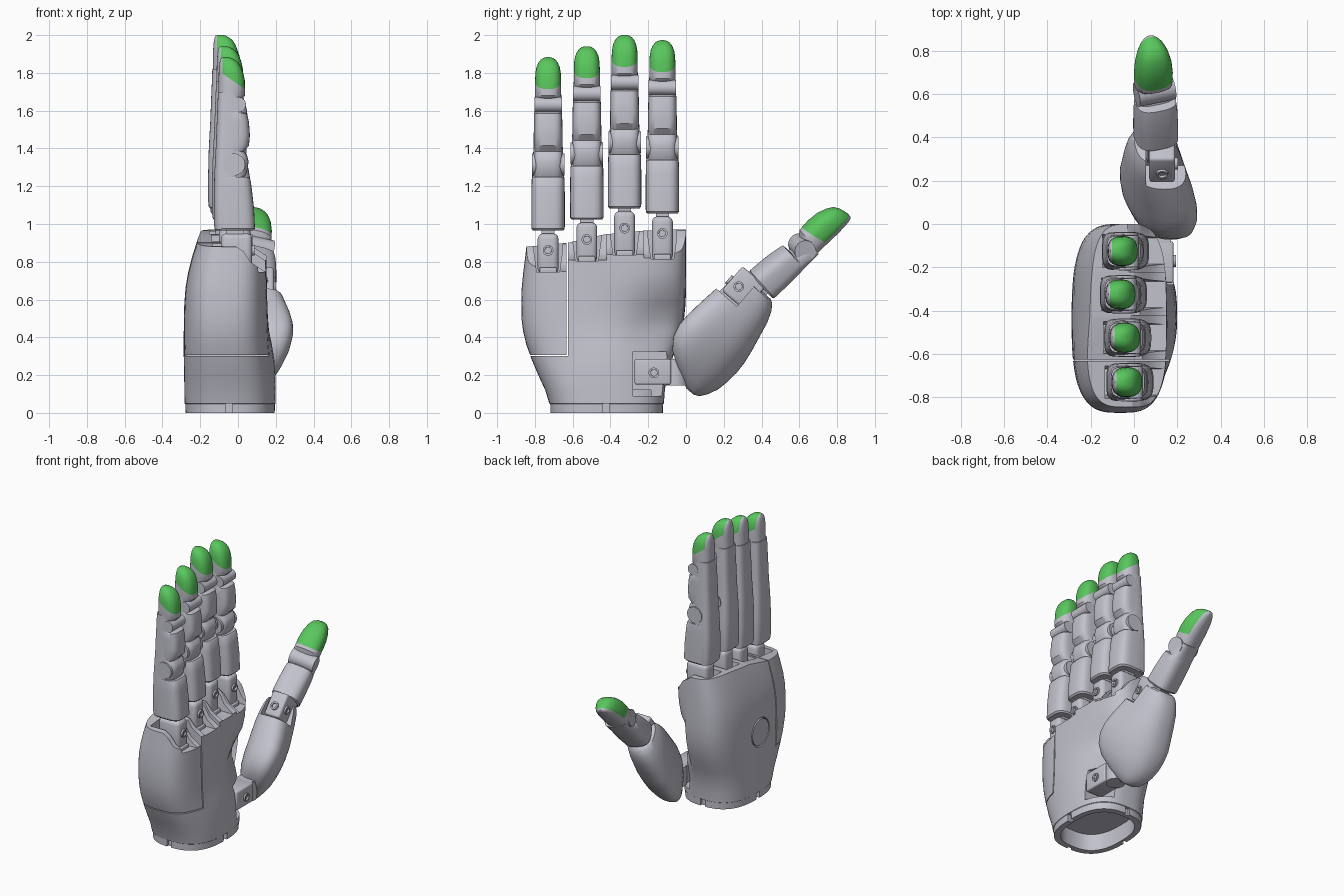
import bpy, bmesh, math
from mathutils import Matrix, Vector

if "Cube" in bpy.data.objects:
    bpy.data.objects.remove(bpy.data.objects["Cube"])


def material(name, rgb):
    m = bpy.data.materials.new(name)
    m.use_nodes = True
    m.diffuse_color = (*rgb, 1)
    m.node_tree.nodes["Principled BSDF"].inputs["Base Color"].default_value = (*rgb, 1)
    return m


GREY = material("shell grey", (0.54, 0.54, 0.61))
GREEN = material("fingertip green", (0.10, 0.57, 0.11))
I = Matrix.Identity(4)


def finish(bm, name, frame=I):
    bmesh.ops.recalc_face_normals(bm, faces=bm.faces)
    mesh = bpy.data.meshes.new(name)
    bm.to_mesh(mesh)
    bm.free()
    ob = bpy.data.objects.new(name, mesh)
    bpy.context.collection.objects.link(ob)
    mesh.materials.append(GREY)
    mesh.materials.append(GREEN)
    mesh.transform(frame)
    smooth(ob)
    return ob


def smooth(ob):
    bpy.ops.object.select_all(action="DESELECT")
    bpy.context.view_layer.objects.active = ob
    ob.select_set(True)
    bpy.ops.object.shade_smooth_by_angle(angle=math.radians(33))


def loft(name, sections, n=lambda z: 3.0, frame=I, count=40, warp=None, tip=None):
    """Skin rounded-box sections (z, xmin, xmax, ymin, ymax) along z; n(z) sets the squareness."""
    bm = bmesh.new()
    rings = []
    for z, x0, x1, y0, y1 in sections:
        ring = []
        for i in range(count):
            a = 2 * math.pi * i / count
            c, s = math.cos(a), math.sin(a)
            x = (x0 + x1) / 2 + (x1 - x0) / 2 * math.copysign(abs(c) ** (2 / n(z)), c)
            y = (y0 + y1) / 2 + (y1 - y0) / 2 * math.copysign(abs(s) ** (2 / n(z)), s)
            p = Vector((x, y, z))
            ring.append(bm.verts.new(warp(p) if warp else p))
        rings.append(ring)
    for a, b in zip(rings, rings[1:]):
        for i in range(count):
            j = (i + 1) % count
            bm.faces.new((a[i], a[j], b[j], b[i]))
    bm.faces.new(rings[0][::-1])
    bm.faces.new(rings[-1])
    if tip:  # cut clean colour borders, then colour the pad side
        for co, no in tip:
            bmesh.ops.bisect_plane(bm, geom=bm.verts[:] + bm.edges[:] + bm.faces[:],
                                   plane_co=co, plane_no=no)
        for f in bm.faces:
            c = f.calc_center_median()
            f.material_index = int(all((c - Vector(co)).dot(Vector(no)) > 0 for co, no in tip))
    return finish(bm, name, frame)


def box(name, lo, hi, frame=I, bevel=0.0):
    bm = bmesh.new()
    bmesh.ops.create_cube(bm, size=1)
    for v in bm.verts:
        v.co = Vector([(l + h) / 2 + c * (h - l) for l, h, c in zip(lo, hi, v.co)])
    if bevel:
        bmesh.ops.bevel(bm, geom=bm.edges[:], offset=bevel, segments=3, profile=0.5, affect="EDGES")
    return finish(bm, name, frame)


def cylinder(name, centre, axis, r, length, frame=I):
    bm = bmesh.new()
    bmesh.ops.create_cone(bm, cap_ends=True, segments=32, radius1=r, radius2=r, depth=length)
    q = Vector((0, 0, 1)).rotation_difference(Vector(axis)).to_matrix().to_4x4()
    bm.transform(Matrix.Translation(centre) @ q)
    return finish(bm, name, frame)


def prism(name, points, lo, hi, axis):
    """Extrude a profile along x (points are y,z) or along y (points are x,z)."""
    bm = bmesh.new()
    make = (lambda p, t: (t, p[0], p[1])) if axis == "x" else (lambda p, t: (p[0], t, p[1]))
    a = [bm.verts.new(make(p, lo)) for p in points]
    b = [bm.verts.new(make(p, hi)) for p in points]
    bm.faces.new(a)
    bm.faces.new(b[::-1])
    for i in range(len(a)):
        j = (i + 1) % len(a)
        bm.faces.new((a[i], b[i], b[j], a[j]))
    return finish(bm, name)


def cut(ob, cutter):
    mod = ob.modifiers.new("cut", "BOOLEAN")
    mod.operation, mod.solver, mod.object = "DIFFERENCE", "EXACT", cutter
    bpy.context.view_layer.objects.active = ob
    bpy.ops.object.modifier_apply(modifier=mod.name)
    bpy.data.objects.remove(cutter)


def pin(name, centre, axis, frame=I):
    """Recessed screw: a raised rim with a smaller hole."""
    rim = cylinder(name, centre, axis, 0.028, 0.03, frame)
    hole = Vector(centre) + Vector(axis) * 0.012
    cut(rim, cylinder("hole", hole, axis, 0.017, 0.03, frame))


# Palm: wrist collar widening into a flat-backed shell, hollowed beside the thumb
def hollow(p):
    if p.x > 0.02:
        p.x -= 0.10 * math.exp(-((p.y + 0.09) / 0.21) ** 2 - ((p.z - 0.48) / 0.14) ** 2)
        p.x += 0.022 * math.exp(-((p.y + 0.42) / 0.16) ** 2 - ((p.z - 0.3) / 0.15) ** 2)
    return p


palm = loft("palm", [
    (0, -.278, .194, -.718, -.122), (.047, -.279, .195, -.719, -.121), (.05, -.283, .198, -.724, -.117),
    (.12, -.284, .193, -.745, -.112), (.2, -.285, .184, -.782, -.10), (.28, -.287, .172, -.816, -.075),
    (.36, -.288, .164, -.845, -.045), (.43, -.288, .16, -.862, -.025), (.5, -.287, .158, -.871, -.01),
    (.58, -.284, .156, -.872, -.002), (.66, -.278, .154, -.87, 0), (.74, -.265, .152, -.862, 0),
    (.82, -.245, .15, -.852, 0), (.9, -.22, .147, -.843, 0), (1.0, -.185, .143, -.838, 0)],
    n=lambda z: 2.6 + min(1, z / .8) * .8, count=72, warp=hollow)
cut(palm, prism("top_cut", [(-1, .86), (-.84, .88), (-.63, .90), (-.43, .945), (-.22, .965), (.1, .975),
                            (.1, 1.2), (-1, 1.2)], -1, 1, "x"))

# Knuckle sockets: finger y, x shift, z shift, socket floor, extent of the sloped rim
FINGERS = [("little", -.73, 0, 0, .745, -1, -.6265), ("ring", -.525, -.01, .058, .805, -.6275, -.4215),
           ("middle", -.325, -.03, .118, .835, -.4225, -.2215), ("index", -.125, -.02, .09, .815, -.2225, .2)]
for name, y, dx, dz, floor, ya, yb in FINGERS:
    cut(palm, prism("slope_cut", [(.4, floor - .005), (.14, floor + .005), (.07, floor + .05), (.03, floor + .11),
                                  (-.03, floor + .15), (-.03, 1.3), (.4, 1.3)], ya, yb, "y"))
    cut(palm, prism("socket_cut", [(y - .078, 1.2), (y - .075, floor + .11), (y - .06, floor), (y + .06, floor),
                                   (y + .075, floor + .11), (y + .078, 1.2)], -.135 + dx / 2, .4, "x"))

# Outer side panel seams, wrist opening, collar notches, thumb socket and back cover recess
cut(palm, box("seam_cut", (-1, -.633, .30), (1, -.625, 1.2)))
cut(palm, box("seam_cut", (-1, -1.2, .30), (1, -.629, .307)))
cut(palm, loft("wrist_cut", [(z, -.24, .155, -.675, -.165) for z in (-.05, .12)], n=lambda z: 2.6))
for lo, hi in [((.17, -.44, -.1), (.4, -.405, .05)), ((-.4, -.44, -.1), (-.255, -.405, .05)),
               ((-.065, -1, -.1), (-.03, -.70, .05)), ((-.065, -.14, -.1), (-.03, .2, .05))]:
    cut(palm, box("notch_cut", lo, hi))
cut(palm, box("thumb_socket_cut", (.06, -.28, .09), (.5, .1, .325)))
cut(palm, cylinder("cover_cut", (-.3, -.44, .475), (1, 0, 0), .101, .08))
smooth(palm)
cylinder("back_cover", (-.272, -.44, .475), (1, 0, 0), .093, .03)


# Fingers: one design, shifted to each knuckle
def sym(rows):
    return [(z, a, b, -w, w) for z, a, b, w in rows]


def soft(z):
    return 2.5


def square(z):
    return 3.5


for name, y, dx, dz, floor, ya, yb in FINGERS:
    F = Matrix.Translation((dx, y, dz))
    box(name + "_knuckle", (-.09, -.055, floor - dz - .01), (.075, .055, .95), F, .028)
    pin(name + "_knuckle_pin", (.072, 0, .86), (1, 0, 0), F)
    box(name + "_knuckle_foot", (-.05, -.045, floor - dz - .01), (.088, .045, floor - dz + .025), F, .006)
    box(name + "_link", (-.06, -.035, .90), (.03, .035, 1.0), F)
    # continuous back shell up to the fingertip
    loft(name + "_back_shell", sym([
        (.97, -.122, -.02, .082), (1.0, -.128, .0, .086), (1.15, -.128, .0, .087), (1.27, -.125, .01, .084),
        (1.33, -.122, .012, .081), (1.42, -.117, .015, .077), (1.55, -.112, .018, .075), (1.62, -.109, .018, .072),
        (1.70, -.106, .012, .069)]), square, F)
    loft(name + "_lower", sym([
        (.965, -.118, .08, .080), (.975, -.125, .09, .088), (1.08, -.128, .085, .089), (1.18, -.127, .074, .088),
        (1.235, -.126, .066, .087), (1.25, -.125, .055, .085), (1.25, -.125, .02, .082)]), square, F)
    loft(name + "_middle_joint", sym([
        (1.24, -.118, .03, .074), (1.27, -.12, .047, .077), (1.33, -.12, .056, .078), (1.365, -.118, .048, .077),
        (1.395, -.116, .02, .074)]), square, F)
    cylinder(name + "_middle_pivot", (-.02, 0, 1.315), (0, 1, 0), .058, .173, F)
    loft(name + "_mid", sym([
        (1.37, -.116, .02, .073), (1.415, -.115, .058, .076), (1.47, -.114, .063, .076), (1.54, -.112, .058, .075),
        (1.585, -.11, .048, .074), (1.595, -.11, .02, .072)]), square, F)
    cylinder(name + "_end_pivot", (.002, 0, 1.632), (0, 1, 0), .04, .146, F)
    loft(name + "_tip", sym([
        (1.645, -.105, -.02, .06), (1.665, -.105, .025, .067), (1.68, -.104, .037, .069), (1.76, -.103, .036, .069),
        (1.80, -.102, .028, .067), (1.83, -.10, .017, .062), (1.855, -.097, .001, .051), (1.87, -.093, -.018, .039),
        (1.879, -.088, -.035, .025), (1.883, -.08, -.05, .01)]), soft, F,
        tip=[((.035, 0, 1.715), (.7, 0, 1)), ((-.081, 0, 1.8), (1, 0, 0))])


# Thumb: frames lie in the y-z plane with the pad turned up, rolled about the long axis
def thumb_frame(origin, dy, dz, roll):
    d = Vector((0, dy, dz)).normalized()
    p = Vector((0, -d.z, d.y))
    m = Matrix((p, (1, 0, 0), d)).transposed().to_4x4()
    return Matrix.Translation(origin) @ m @ Matrix.Rotation(roll, 4, "Z")


# Thumb base: slanted sections, leaning outward on the pad side
def lean(p):
    p.y += (0.42 - 0.5 * min(.6, max(0, p.z - .2) * 1.6)) * (p.x - .04)
    return p


B = thumb_frame((0, .05, .20), .65, .76, 0)
base = loft("thumb_base", [(u, a, b, c - w, c + w) for u, a, b, c, w in [
    (-.085, -.06, -.01, .11, .035), (-.07, -.09, .02, .11, .06), (-.03, -.118, .10, .11, .088),
    (.02, -.14, .178, .112, .115), (.08, -.152, .222, .112, .135), (.15, -.158, .24, .113, .145),
    (.22, -.155, .238, .112, .148), (.30, -.142, .23, .108, .144), (.38, -.125, .22, .10, .135),
    (.46, -.108, .208, .095, .122), (.52, -.085, .195, .095, .108), (.555, -.06, .175, .097, .095),
    (.565, -.04, .15, .098, .08)]], soft, B, 48, warp=lean)
cut(base, box("link_slot", (.07, .055, .42), (.4, .4, .8), B))
smooth(base)
box("thumb_link", (.02, .07, .43), (.185, .19, .60), B, .015)
pin("thumb_link_pin", (.13, .187, .505), (0, 1, 0), B)
pin("thumb_link_top_pin", (.183, .13, .50), (1, 0, 0), B)
T = thumb_frame((.1, .395, .675), .74, .67, .3)
box("thumb_neck", (-.045, -.05, -.1), (.045, .05, .05), T)
loft("thumb_lower", sym([
    (0, -.085, .08, .09), (.01, -.092, .09, .098), (.10, -.09, .087, .099), (.19, -.085, .078, .097),
    (.23, -.082, .07, .093), (.235, -.08, .03, .088), (.34, -.075, -.01, .08)]), frame=T)
cylinder("thumb_pivot", (0, -.005, .297), (0, 1, 0), .057, .175, T)
loft("thumb_tip", [(z, a, b, -w - .012, w - .012) for z, a, b, w in [
    (.28, -.072, .0, .075), (.33, -.074, .05, .083), (.35, -.074, .072, .087), (.42, -.073, .08, .088),
    (.48, -.072, .076, .083), (.53, -.07, .062, .071), (.565, -.067, .042, .055), (.583, -.064, .015, .038),
    (.592, -.06, -.012, .024), (.597, -.055, -.03, .01)]], soft, T,
    tip=[((.075, 0, .37), (.3, 0, 1)), ((-.043, 0, .5), (1, 0, 0))])

# Thumb root hinge sitting in the palm socket
box("thumb_root", (.05, -.272, .15), (.182, -.08, .285), I, .01)
pin("thumb_root_pin", (.178, -.17, .212), (1, 0, 0))
cylinder("thumb_root_barrel", (.11, -.055, .215), (0, 0, 1), .065, .14)
box("thumb_root_arm", (.07, -.07, .17), (.15, .08, .27))
